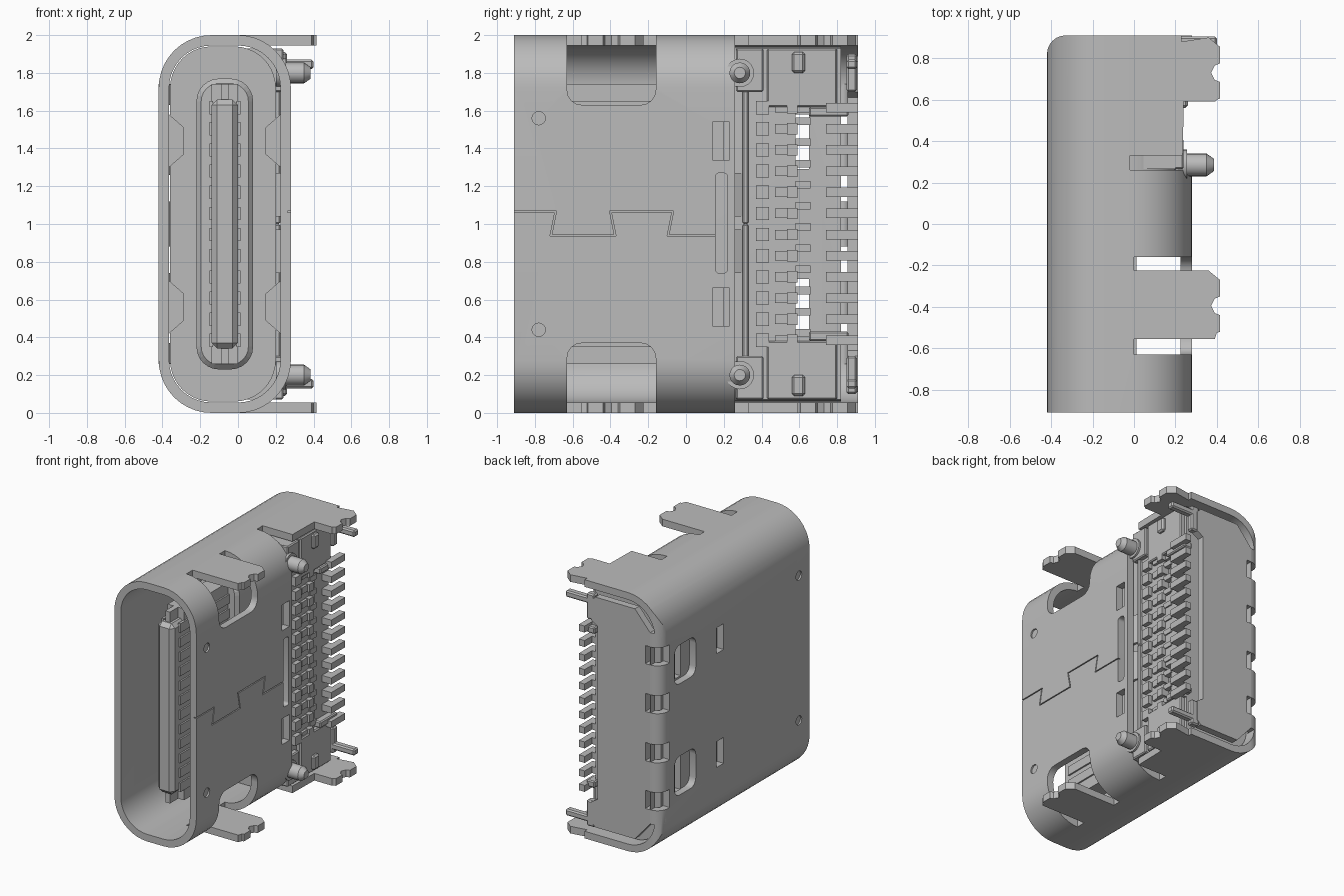
import bpy, bmesh, math
from mathutils import Vector

if "Cube" in bpy.data.objects:
    bpy.data.objects.remove(bpy.data.objects["Cube"])

mat = bpy.data.materials.new("plain grey")
mat.use_nodes = True
GREY = (0.5, 0.5, 0.5, 1)
mat.diffuse_color = GREY
mat.node_tree.nodes["Principled BSDF"].inputs["Base Color"].default_value = GREY

PITCH = 0.112
ROW = [1 + PITCH * (i - 5.5) for i in range(12)]


def finish(name, bm):
    bmesh.ops.recalc_face_normals(bm, faces=bm.faces)
    me = bpy.data.meshes.new(name)
    bm.to_mesh(me)
    bm.free()
    me.materials.append(mat)
    ob = bpy.data.objects.new(name, me)
    bpy.context.collection.objects.link(ob)
    return ob


def prism(name, pts, axis, lo, hi):
    """Extrude a 2D outline along an axis; y takes (x, z), z takes (x, y), x takes (y, z)."""
    place = {"x": lambda p, h: (h, *p), "y": lambda p, h: (p[0], h, p[1]),
             "z": lambda p, h: (*p, h)}[axis]
    bm = bmesh.new()
    face = bm.faces.new([bm.verts.new(place(p, lo)) for p in pts])
    new = bmesh.ops.extrude_face_region(bm, geom=[face])["geom"]
    shift = Vector(place((0, 0), hi - lo))
    bmesh.ops.translate(bm, verts=[v for v in new if isinstance(v, bmesh.types.BMVert)], vec=shift)
    return finish(name, bm)


def boxes(name, specs):
    """One object from boxes given as (x0, x1, y0, y1, z0, z1)."""
    bm = bmesh.new()
    for s in specs:
        for v in bmesh.ops.create_cube(bm, size=1)["verts"]:
            v.co = [(s[2 * k] + s[2 * k + 1]) / 2 + v.co[k] * abs(s[2 * k + 1] - s[2 * k])
                    for k in range(3)]
    return finish(name, bm)


def box(name, *s):
    return boxes(name, [s])


def rounded(a0, a1, b0, b1, r, n=10):
    pts = []
    for q, (a, b) in enumerate([(a1 - r, b1 - r), (a0 + r, b1 - r), (a0 + r, b0 + r), (a1 - r, b0 + r)]):
        for i in range(n + 1):
            t = math.pi / 2 * (q + i / n)
            pts.append((a + r * math.cos(t), b + r * math.sin(t)))
    return pts


def activate(ob):
    bpy.ops.object.select_all(action="DESELECT")
    ob.select_set(True)
    bpy.context.view_layer.objects.active = ob


def cut(ob, *cutters):
    for c in cutters:
        c.hide_render = True
        activate(ob)
        m = ob.modifiers.new("cut", "BOOLEAN")
        m.operation, m.solver, m.object = "DIFFERENCE", "EXACT", c
        bpy.ops.object.modifier_apply(modifier=m.name)
        bpy.data.objects.remove(c)


def smooth(ob):
    activate(ob)
    bpy.ops.object.shade_smooth_by_angle(angle=math.radians(35))


def bevel(ob, width, segments=1):
    activate(ob)
    m = ob.modifiers.new("bevel", "BEVEL")
    m.width, m.segments = width, segments
    bpy.ops.object.modifier_apply(modifier=m.name)


def ends(s):
    """A box spec and its copy mirrored about the middle height."""
    return [s, (*s[:4], 2 - s[5], 2 - s[4])]


# Metal shell: hollow rounded tube, open at the front
shell = prism("shell", rounded(-0.42, 0.28, 0, 2, 0.28), "y", -0.91, 0.91)
cut(shell, prism("bore", rounded(-0.365, 0.225, 0.055, 1.945, 0.225), "y", -1, 1),
    box("rear_opening", -0.02, 0.5, 0.26, 1, -0.1, 2.1))
for m in (1, -1):
    z = lambda d: 1 + m * d
    lo, hi = sorted((z(0.63), z(1.2)))
    cut(shell, prism("leg_window", rounded(-0.63, -0.16, lo, hi, 0.08, 4), "x", 0, 0.5),
        box("locking_slot", -0.5, 0.5, 0.14, 0.23, z(0.44) - 0.1, z(0.44) + 0.1),
        prism("side_window", rounded(0.48, 0.74, z(0.43) - 0.15, z(0.43) + 0.15, 0.06, 4),
              "x", -0.5, -0.3))
    for x in (-0.42, 0.28):
        cut(shell, prism("dimple", rounded(-0.815, -0.745, z(0.56) - 0.035, z(0.56) + 0.035, 0.034, 4),
                         "x", x - 0.012, x + 0.012))
cut(shell, prism("long_slot", rounded(0.155, 0.22, 0.74, 1.27, 0.02, 3), "x", 0.1, 0.5))

# Interlocking seam on the board side
seam = [(-0.92, 1.065), (-0.69, 1.065), (-0.715, 0.94), (-0.375, 0.94),
        (-0.4, 1.065), (-0.07, 1.065), (-0.095, 0.94), (0.165, 0.94)]
for a, b in zip(seam, seam[1:]):
    d = (Vector(b) - Vector(a)).normalized() * 0.004
    n = Vector((-d.y, d.x))
    a, b = Vector(a) - d, Vector(b) + d
    cut(shell, prism("seam", [a + n, b + n, b - n, a - n], "x", 0.262, 0.3))

# Rounded rear edge of the shell with notches
outer = [(-0.5, 0.82), (-0.42, 0.82)]
outer += [(-0.33 - 0.09 * math.cos(t), 0.82 + 0.09 * math.sin(t))
          for t in [math.pi / 12 * i for i in range(1, 7)]]
cut(shell, prism("rear_round", outer + [(-0.33, 1), (-0.5, 1)], "z", -0.1, 2.1))
NOTCHES = (0.44, 0.81, 1.19, 1.56)
cut(shell, *[box("bend_notch", -0.5, -0.3, 0.8, 1, z - 0.07, z + 0.07) for z in NOTCHES])
smooth(shell)

# Folded rear cover
arc = [(-0.33 - r * math.cos(t), 0.82 + r * math.sin(t))
       for r, ts in ((0.09, range(7)), (0.035, range(6, -1, -1)))
       for t in [math.pi / 12 * i for i in ts]]
bend = prism("cover_bend", arc, "z", 0.26, 1.74)
cut(bend, *[box("bend_notch", -0.5, -0.335, 0.8, 1, z - 0.07, z + 0.07) for z in NOTCHES])
smooth(bend)
cover = prism("rear_cover", [(-0.33, 0.26), (-0.2, 0.11), (0.14, 0.11), (0.17, 0.14), (0.17, 0.3), (0.12, 0.33),
                             (0.12, 1.67), (0.17, 1.7), (0.17, 1.86), (0.14, 1.89), (-0.2, 1.89), (-0.33, 1.74)],
              "y", 0.855, 0.91)
cut(cover, *[box("cover_notch", -0.4, -0.29, 0.8, 1, z - 0.07, z + 0.07) for z in NOTCHES])

# Four solder legs in the plane of the end walls
tip = [(0.36, -0.225), (0.415, -0.27), (0.415, -0.35), (0.39, -0.36), (0.372, -0.395),
       (0.39, -0.43), (0.415, -0.44), (0.415, -0.52), (0.4, -0.525)]
front_leg = [(-0.05, -0.225)] + tip + [(0.39, -0.555), (-0.05, -0.555)]
rear_leg = [(-0.06, 0.91), (0.23, 0.91), (0.23, 0.88)] + [(x, y + 1.125) for x, y in tip]
rear_leg += [(0.39, 0.59), (0.24, 0.59), (0.235, 0.33), (-0.06, 0.33)]
for z in (0, 1.945):
    side = "lower" if z == 0 else "upper"
    prism("front_leg_" + side, front_leg, "z", z, z + 0.055)
    prism("rear_leg_" + side, rear_leg, "z", z, z + 0.055)

# Plastic body filling the rear, with sight holes
body = prism("insulator_body", rounded(-0.36, 0.2, 0.06, 1.94, 0.22), "y", 0.15, 0.82)
base = box("insulator_base", 0.0, 0.2, 0.265, 0.82, 0.07, 1.93)
for part in (body, base):
    cut(part, *[box("sight_hole", -0.5, 0.5, 0.58, 0.65, z - 0.15, z + 0.15) for z in (0.56, 1.44)])
smooth(body)

# Stepped root of the tongue inside the cavity
root = prism("tongue_root", rounded(-0.22, 0.08, 0.23, 1.77, 0.12, 6), "y", -0.12, 0.2)
bevel(root, 0.025)
bumps = [prism("spring_bump", [(x, z - 0.14), (x + s, z - 0.07), (x + s, z + 0.07), (x, z + 0.14)],
               "y", -0.1, 0.2) for x, s in ((-0.365, 0.08), (0.225, -0.08)) for z in (0.56, 1.44)]

# Tongue with contacts on both faces and end latches
tongue = box("tongue", -0.14, 0.0, -0.8, 0.2, 0.34, 1.66)
bevel(tongue, 0.03)
boxes("tongue_contacts", [(x, x + 0.02, -0.72, -0.1, z - 0.035, z + 0.035)
                          for z in ROW for x in (-0.152, -0.008)])
boxes("tongue_mid_plate", ends((-0.09, -0.05, -0.76, 0.2, 1.6, 1.74))
      + ends((-0.14, 0.0, -0.66, 0.2, 1.64, 1.74)))

# Raised plastic ledges around the pin field
ledges = ends((0.18, 0.24, 0.265, 0.41, 1.7, 1.93)) + ends((0.18, 0.235, 0.43, 0.8, 1.62, 1.93))
ledges += ends((0.18, 0.25, 0.65, 0.86, 1.57, 1.62)) + ends((0.16, 0.225, 0.3, 0.33, 1.0, 1.72))
raised = boxes("insulator_ledges", ledges)
posts = boxes("ledge_posts", ends((0.2, 0.26, 0.56, 0.63, 1.8, 1.91)))
bevel(raised, 0.008)
bevel(posts, 0.012)
for z0, z1 in ((0.74, 0.97), (1.04, 1.27)):
    prism("latch_ramp", [(0.15, 0.22), (0.24, 0.22), (0.2, 0.31), (0.15, 0.31)], "z", z0, z1)

# Locating pegs with chamfered tips
for z in (0.2, 1.8):
    bm = bmesh.new()
    rings = []
    for x, r in ((0.2, 0.075), (0.255, 0.075), (0.255, 0.055), (0.35, 0.055), (0.385, 0.03)):
        rings.append([bm.verts.new((x, 0.285 + r * math.cos(i * math.pi / 10),
                                    z + r * math.sin(i * math.pi / 10))) for i in range(20)])
    for a, b in zip(rings, rings[1:]):
        for i in range(20):
            bm.faces.new((a[i], a[i - 1], b[i - 1], b[i]))
    bm.faces.new(rings[0])
    bm.faces.new(rings[-1])
    smooth(finish("locating_peg_" + ("lower" if z < 1 else "upper"), bm))

# Pin rows: comb teeth, shoulders, rear tails and shield feet
boxes("comb_teeth", [(0.18, 0.235, 0.37, 0.44, z - 0.035, z + 0.035) for z in ROW])
boxes("pin_shoulders", [(0.18, 0.22, 0.47, 0.57, z - 0.025, z + 0.025) for z in ROW]
      + [(0.17, 0.235, 0.535, 0.59, z - 0.03, z + 0.03) for z in ROW]
      + [(0.17, 0.21, 0.58, 0.66, z + 0.02, z + 0.06) for z in ROW])
boxes("pin_tails", [(0.23, 0.28, 0.74, 0.91, z - 0.025, z + 0.025) for z in ROW]
      + [(0.1, 0.28, 0.74, 0.82, z - 0.025, z + 0.025) for z in ROW])
feet = boxes("shield_feet", ends((0.15, 0.4, 0.85, 0.905, 1.82, 1.87)) + ends((0.15, 0.22, 0.85, 0.905, 1.7, 1.9)))
bevel(feet, 0.01)
